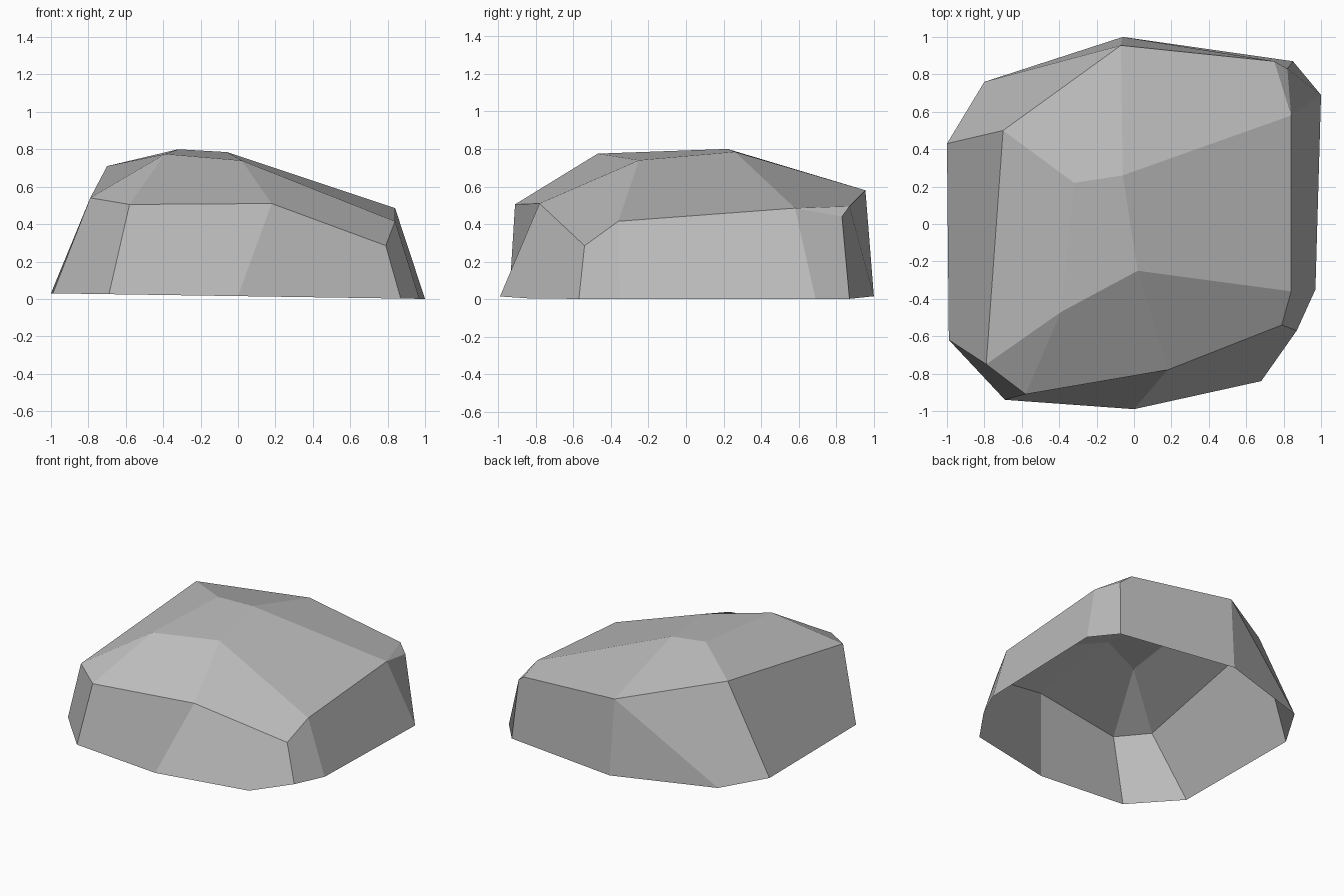
import bpy
import bmesh

# Remove only the default cube
default_cube = bpy.data.objects.get("Cube")
if default_cube:
    bpy.data.objects.remove(default_cube, do_unlink=True)

# Single stone colour
stone = bpy.data.materials.new("stone_grey")
stone.use_nodes = True
colour = (0.5, 0.5, 0.5, 1.0)
stone.diffuse_color = colour
shader = next(n for n in stone.node_tree.nodes if n.type == "BSDF_PRINCIPLED")
shader.inputs["Base Color"].default_value = colour
shader.inputs["Roughness"].default_value = 0.9

# Ground outline, counterclockwise from the left-hand edge (x, y)
ground_ring = [
    (-1, .43), (-.99, -.62), (-.69, -.94), (0, -.99), (.68, -.84), (.87, -.57),
    (.97, -.35), (1, .69), (.85, .87), (-.06, 1), (-.8, .76),
]

# Shoulder ring where the side walls meet the roof slopes
shoulder_ring = [
    (-.7, .5, .71), (-.79, -.75, .54), (-.58, -.91, .505), (.18, -.78, .51),
    (.79, -.54, .285), (.84, -.36, .415), (.84, .58, .485), (.82, .83, .44),
    (.75, .87, .495), (-.07, .955, .58),
]

# Crown corners at the top of the stone
crown = [(-.32, .22, .8), (-.06, .26, .785), (-.39, -.47, .775), (.02, -.25, .74)]

# Facets: capitals are ground corners, a to j shoulder corners, p to s crown corners
wall_facets = "ABba BCcb CDdc DEFed FGfe GHgf HIhg IJjih JKj KAaj"
roof_facets = "abrp bcr cdsr defs fgqs ghi gijq japq prsq"


def ground_height(x):
    """The underside rim rises slightly toward one side."""
    return 0.015 * (1 - x)


def name_corners(bm, letters, points):
    return {letter: bm.verts.new(p) for letter, p in zip(letters, points)}


# Build the open-bottomed faceted stone
bm = bmesh.new()
corners = name_corners(bm, "ABCDEFGHIJK", [(x, y, ground_height(x)) for x, y in ground_ring])
corners |= name_corners(bm, "abcdefghij", shoulder_ring)
corners |= name_corners(bm, "pqrs", crown)

for facet in (wall_facets + " " + roof_facets).split():
    face = bm.faces.new([corners[letter] for letter in facet])
    face.smooth = False

mesh = bpy.data.meshes.new("rock_shell")
bm.to_mesh(mesh)
bm.free()
mesh.materials.append(stone)
rock = bpy.data.objects.new("rock_shell", mesh)
bpy.context.collection.objects.link(rock)
